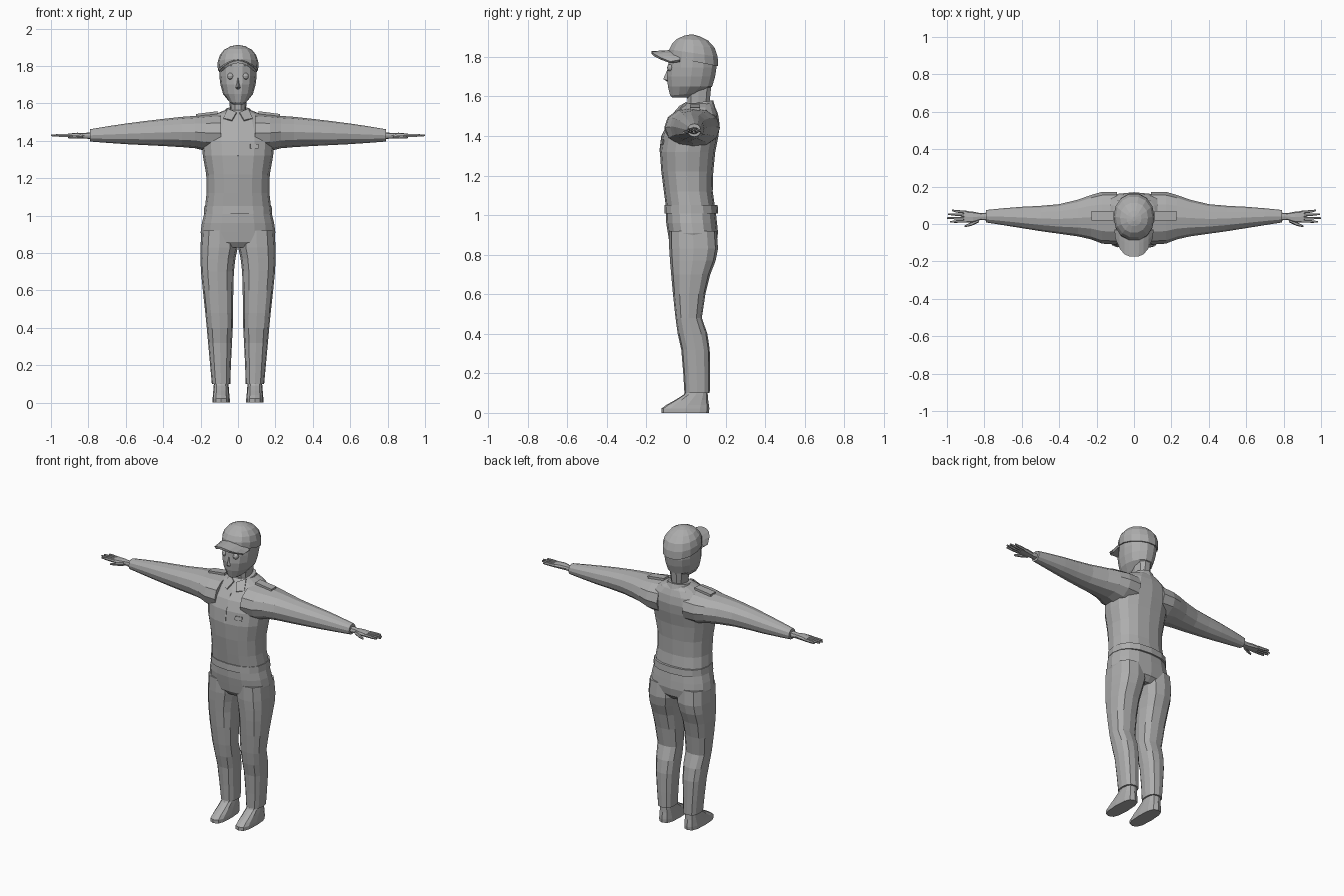
import bpy, bmesh, math
from mathutils import Vector

grey = bpy.data.materials.new("uniform_grey")
grey.diffuse_color = (0.42, 0.42, 0.42, 1)


def finish(name, bm, mirror=False):
    bmesh.ops.recalc_face_normals(bm, faces=bm.faces)
    me = bpy.data.meshes.new(name)
    bm.to_mesh(me)
    bm.free()
    me.materials.append(grey)
    ob = bpy.data.objects.new(name, me)
    bpy.context.collection.objects.link(ob)
    if mirror:
        ob.modifiers.new("mirror", 'MIRROR').use_mirror_merge = False
    return ob


def loft(name, rings, axis='z', n=12, p=2.4, mirror=False):
    """Skin rounded sections: (position, a0, a1, b0, b1[, tilt along b])."""
    bm = bmesh.new()
    loops = []
    for pos, a0, a1, b0, b1, *tilt in rings:
        loop = []
        for i in range(n):
            t = 2 * math.pi * i / n
            c, s = math.cos(t), math.sin(t)
            a = (a0 + a1) / 2 + (a1 - a0) / 2 * math.copysign(abs(c) ** (2 / p), c)
            b = (b0 + b1) / 2 + (b1 - b0) / 2 * math.copysign(abs(s) ** (2 / p), s)
            h = pos + (tilt[0] * b if tilt else 0)
            loop.append(bm.verts.new((a, b, h) if axis == 'z' else (h, a, b)))
        loops.append(loop)
    for lo, hi in zip(loops, loops[1:]):
        for i in range(n):
            j = (i + 1) % n
            bm.faces.new((lo[i], lo[j], hi[j], hi[i]))
    bm.faces.new(loops[0])
    bm.faces.new(loops[-1])
    return finish(name, bm, mirror)


def plate(name, points, thickness, mirror=False):
    """Flat polygon given some thickness."""
    bm = bmesh.new()
    bm.faces.new([bm.verts.new(q) for q in points])
    ob = finish(name, bm)
    m = ob.modifiers.new("thickness", 'SOLIDIFY')
    m.thickness, m.offset = thickness, 0
    if mirror:
        ob.modifiers.new("mirror", 'MIRROR')
    return ob


# Jacket body, tapering up to the neck
loft("jacket", [
    (1.03, -.178, .178, -.10, .148), (1.12, -.168, .168, -.112, .135),
    (1.22, -.17, .17, -.125, .138), (1.32, -.188, .188, -.132, .148),
    (1.40, -.195, .195, -.122, .164), (1.46, -.19, .19, -.098, .17),
    (1.51, -.165, .165, -.06, .162), (1.545, -.115, .115, -.03, .148),
    (1.565, -.065, .065, -.005, .135)], n=16)
# Sleeves
loft("sleeve", [
    (.09, -.11, .172, 1.34, 1.545), (.17, -.105, .172, 1.345, 1.54),
    (.23, -.082, .155, 1.36, 1.533), (.30, -.066, .13, 1.366, 1.528),
    (.40, -.052, .106, 1.372, 1.517), (.50, -.038, .097, 1.377, 1.505),
    (.60, -.022, .092, 1.382, 1.492), (.70, -.006, .084, 1.389, 1.477),
    (.79, .008, .075, 1.396, 1.462)], axis='x', p=2.1, mirror=True)
# Wrist, palm, fingers and thumb
loft("hand", [
    (.77, .018, .062, 1.408, 1.446), (.82, .022, .058, 1.412, 1.442),
    (.86, .008, .066, 1.413, 1.443), (.91, .008, .071, 1.416, 1.438)],
    axis='x', n=8, p=3, mirror=True)
for name, y, ty, tip in (("little_finger", .063, .073, .972),
                         ("ring_finger", .047, .053, .994),
                         ("middle_finger", .031, .032, 1.0),
                         ("index_finger", .016, .011, .985)):
    loft(name, [(.895, y - .008, y + .008, 1.418, 1.437),
                (.95, (y + ty) / 2 - .007, (y + ty) / 2 + .007, 1.42, 1.437),
                (tip, ty - .004, ty + .004, 1.424, 1.434)],
         axis='x', n=6, mirror=True)
loft("thumb", [(.83, .008, .032, 1.414, 1.436), (.87, -.01, .01, 1.412, 1.43),
               (.905, -.017, -.007, 1.411, 1.423)], axis='x', n=6, mirror=True)

# Belt, pelvis and trouser legs
loft("belt", [(1.008, -.183, .183, -.11, .163), (1.05, -.18, .18, -.108, .16)], n=16)
loft("trouser_seat", [
    (.83, -.13, .13, -.06, .125), (.86, -.185, .185, -.084, .154),
    (.91, -.2, .2, -.092, .162), (.96, -.193, .193, -.1, .157),
    (1.02, -.178, .178, -.102, .15)], n=16)
loft("trouser_leg", [
    (.10, .041, .14, -.008, .12), (.20, .038, .149, -.014, .121),
    (.32, .032, .16, -.024, .12), (.40, .028, .167, -.042, .108),
    (.48, .027, .175, -.053, .08), (.60, .025, .188, -.066, .098),
    (.70, .022, .198, -.075, .123), (.77, .014, .201, -.081, .15),
    (.83, .001, .201, -.085, .162), (.92, 0, .195, -.085, .155)],
    p=2.6, mirror=True)

# Shoes
loft("shoe", [
    (0, .044, .136, -.125, .116), (.022, .044, .136, -.125, .118),
    (.04, .046, .134, -.10, .116), (.065, .048, .132, -.055, .112),
    (.092, .05, .13, -.012, .11), (.13, .055, .126, .005, .108)],
    p=2.8, mirror=True)

# Neck and head
loft("neck", [(1.52, -.05, .05, 0, .125), (1.57, -.043, .043, .005, .122),
              (1.65, -.05, .05, .0, .13)], n=10)
loft("head", [
    (1.595, -.03, .03, -.072, .03), (1.612, -.05, .05, -.082, .085, .1),
    (1.65, -.08, .08, -.094, .135), (1.70, -.094, .094, -.099, .15),
    (1.745, -.1, .1, -.094, .157), (1.82, -.1, .1, -.088, .155)], n=14, p=2.1)

# Nose wedge
bm = bmesh.new()
bridge, tip, left, right, base = [bm.verts.new(q) for q in (
    (0, -.09, 1.745), (0, -.115, 1.688), (-.018, -.088, 1.68),
    (.018, -.088, 1.68), (0, -.09, 1.672))]
for f in ((bridge, left, tip), (bridge, tip, right), (tip, left, base),
          (tip, base, right), (bridge, right, base, left)):
    bm.faces.new(f)
finish("nose", bm)

# Eyes
bm = bmesh.new()
bmesh.ops.create_uvsphere(bm, u_segments=10, v_segments=6, radius=.018)
bmesh.ops.translate(bm, verts=bm.verts, vec=Vector((.04, -.078, 1.745)))
finish("eye", bm, mirror=True)

# Cap crown, with a rim that falls towards the back
loft("cap_crown", [
    (1.785, -.108, .108, -.092, .166, -.2), (1.825, -.109, .109, -.088, .163, -.15),
    (1.86, -.098, .098, -.072, .148, -.1), (1.888, -.075, .075, -.048, .115, -.06),
    (1.906, -.04, .04, -.012, .07, -.03), (1.912, -.008, .008, .015, .04)],
    n=14, p=2.1)

# Cap brim, arched from side to side
bm = bmesh.new()
rows = []
for v in (0, .5, 1):
    row = []
    for i in range(9):
        u = i / 4 - 1
        front = -.174 + .095 * abs(u) ** 3
        row.append(bm.verts.new((.1 * u * (1 - .06 * v), -.03 + v * (front + .03),
                                 1.83 - .05 * u * u - .008 * v)))
    rows.append(row)
for r0, r1 in zip(rows, rows[1:]):
    for i in range(8):
        bm.faces.new((r0[i], r0[i + 1], r1[i + 1], r1[i]))
brim = finish("cap_brim", bm)
m = brim.modifiers.new("thickness", 'SOLIDIFY')
m.thickness, m.offset = .014, 0

# Collar band and pointed collar flaps
loft("collar", [(1.525, -.082, .082, -.025, .148, .15),
                (1.56, -.066, .066, -.002, .137, .15)], n=12, p=2.1)
plate("collar_flap", [(.008, -.03, 1.55), (.055, .005, 1.57),
                      (.078, -.045, 1.518), (.032, -.066, 1.508)], .008, True)

# Shoulder straps
plate("shoulder_strap", [(.11, .02, 1.551), (.225, .02, 1.536),
                         (.225, .07, 1.536), (.11, .07, 1.551)], .014, True)

# Front zip and chest tag
plate("zip", [(-.003, -.075, 1.495), (.003, -.075, 1.495), (.003, -.123, 1.4),
              (.003, -.133, 1.32), (-.003, -.133, 1.32), (-.003, -.123, 1.4)], .004)
plate("chest_tag", [(.065, -.127, 1.358), (.11, -.117, 1.358),
                    (.11, -.113, 1.382), (.065, -.123, 1.382)], .006)
